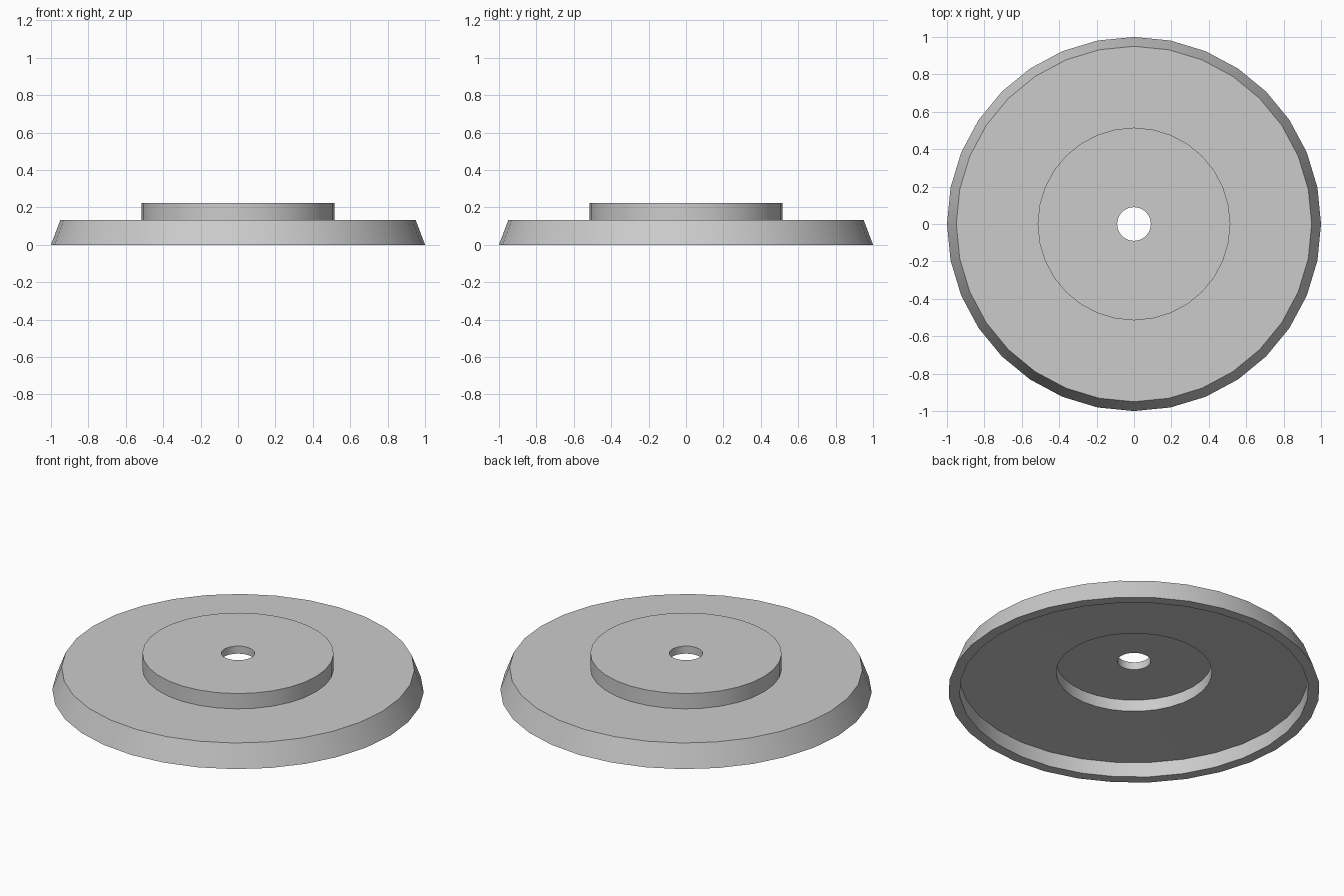
import bpy, bmesh, math

if "Cube" in bpy.data.objects:
    bpy.data.objects.remove(bpy.data.objects["Cube"])

SIDES = 32

# Closed cross-section of the hollow stepped disc (radius, height)
profile = [
    (1.0, 0.0), (0.95, 0.132), (0.515, 0.132), (0.515, 0.223), (0.09, 0.223),  # outside
    (0.09, 0.178), (0.42, 0.178), (0.42, 0.109), (0.94, 0.089), (0.94, 0.0),   # underside
]

# Revolve the section
bm = bmesh.new()
rings = []
for i in range(SIDES):
    a = 2 * math.pi * i / SIDES
    rings.append([bm.verts.new((r * math.cos(a), r * math.sin(a), z)) for r, z in profile])
n = len(profile)
for i in range(SIDES):
    p, q = rings[i], rings[(i + 1) % SIDES]
    for j in range(n):
        k = (j + 1) % n
        bm.faces.new((p[j], q[j], q[k], p[k]))
bmesh.ops.recalc_face_normals(bm, faces=bm.faces)

mesh = bpy.data.meshes.new("stepped_disc")
bm.to_mesh(mesh)
bm.free()

grey = bpy.data.materials.new("light grey")
grey.diffuse_color = (0.6, 0.6, 0.6, 1)
grey.use_nodes = True
grey.node_tree.nodes["Principled BSDF"].inputs["Base Color"].default_value = grey.diffuse_color
mesh.materials.append(grey)

disc = bpy.data.objects.new("stepped_disc", mesh)
bpy.context.collection.objects.link(disc)

# Smooth round walls, sharp rims
bpy.context.view_layer.objects.active = disc
disc.select_set(True)
bpy.ops.object.shade_smooth_by_angle(angle=math.radians(30))
